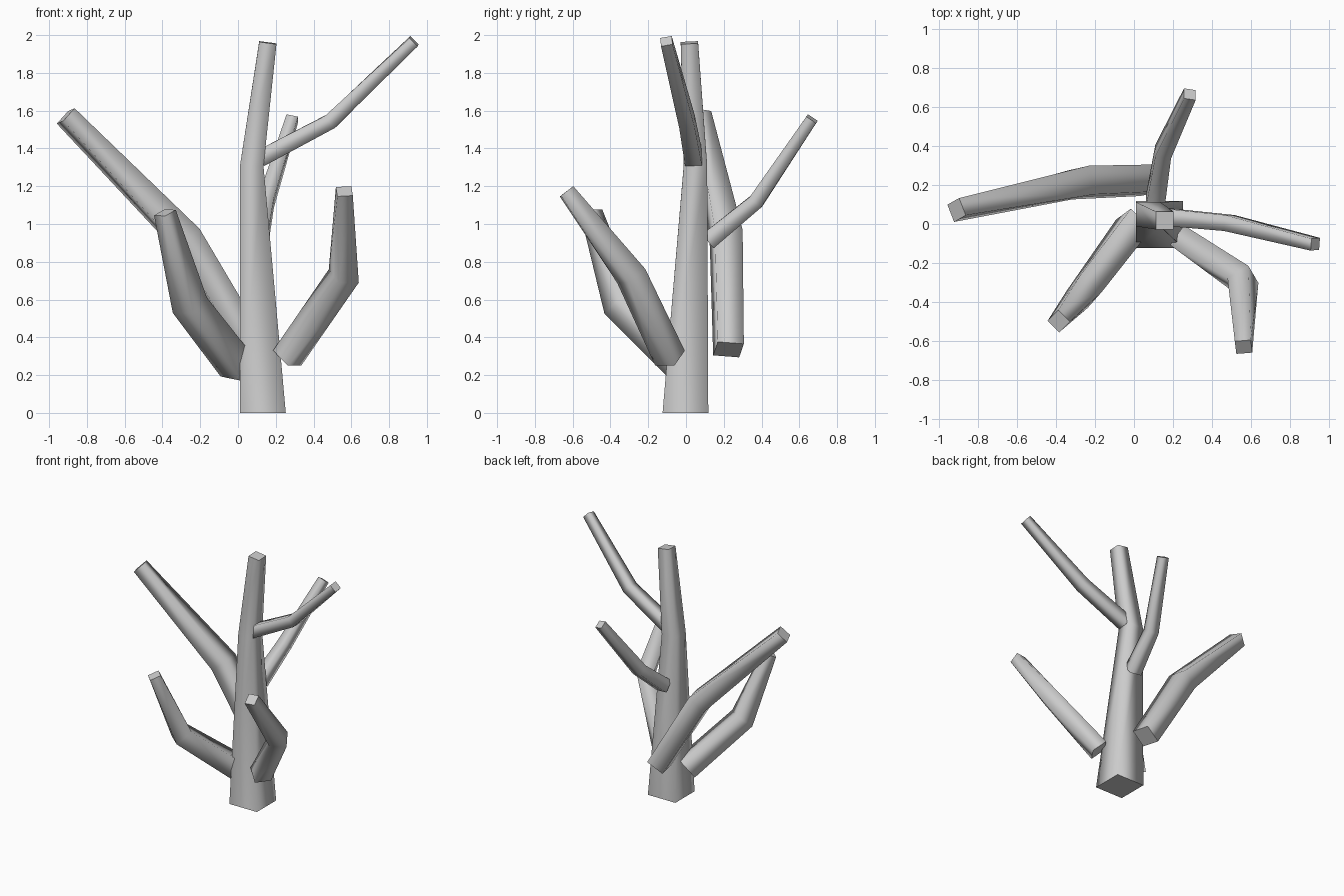
import bpy, bmesh
from mathutils import Vector

if "Cube" in bpy.data.objects:
    bpy.data.objects.remove(bpy.data.objects["Cube"])


def limb(name, rings, flat_base=False):
    """Loft a square section through rings of (centre, half width, side direction)."""
    pts = [Vector(r[0]) for r in rings]
    segs = [(b - a).normalized() for a, b in zip(pts, pts[1:])]
    bm = bmesh.new()
    loops = []
    for i, (p, (_, half, side)) in enumerate(zip(pts, rings)):
        d = (segs[max(i - 1, 0)] + segs[min(i, len(segs) - 1)]).normalized()
        if i == 0 and flat_base:
            d = Vector((0, 0, 1))
        u = Vector(side)
        u = (u - d * u.dot(d)).normalized()
        v = d.cross(u)
        loops.append([bm.verts.new(p + half * (a * u + b * v))
                      for a, b in ((-1, -1), (1, -1), (1, 1), (-1, 1))])
    # smooth sides
    for lo, hi in zip(loops, loops[1:]):
        for k in range(4):
            n = (k + 1) % 4
            bm.faces.new((lo[k], lo[n], hi[n], hi[k])).smooth = True
    # flat end caps
    bm.faces.new(loops[0][::-1])
    bm.faces.new(loops[-1])
    bmesh.ops.recalc_face_normals(bm, faces=bm.faces)
    mesh = bpy.data.meshes.new(name)
    bm.to_mesh(mesh)
    bm.free()
    obj = bpy.data.objects.new(name, mesh)
    bpy.context.collection.objects.link(obj)
    return obj


X = (1, 0, 0)

# trunk
limb("trunk", [((0.132, -0.003, 0), 0.121, X),
               ((0.073, 0.05, 1.31), 0.062, X),
               ((0.158, 0.018, 1.96), 0.046, X)], flat_base=True)

# large branch to the left
limb("left_branch", [((0.08, 0.225, 0.335), 0.07, (-0.02, 0.136, -0.014)),
                     ((-0.275, 0.213, 0.925), 0.075, (-0.02, 0.136, -0.014)),
                     ((-0.912, 0.072, 1.572), 0.048, (-0.03, 0.072, -0.01))])

# low branch at front left
limb("front_left_branch", [((0.0, 0.0, 0.24), 0.075, (0.81, -0.58, -0.25)),
                           ((-0.255, -0.345, 0.57), 0.07, (0.8, -0.6, -0.1)),
                           ((-0.387, -0.50, 1.06), 0.042, (0.7, -0.7, 0))])

# low branch at front right
limb("front_right_branch", [((0.26, -0.085, 0.29), 0.062, (0.58, 0.81, 0)),
                            ((0.56, -0.29, 0.725), 0.062, (0.85, 0.5, 0)),
                            ((0.563, -0.632, 1.173), 0.041, (1, 0.2, -0.1))])

# slim branch high on the right
limb("upper_right_branch", [((0.12, 0.04, 1.348), 0.045, (0, 1, 0)),
                            ((0.49, 0.005, 1.543), 0.041, (0, 1, 0)),
                            ((0.932, -0.104, 1.968), 0.031, (0, 1, 0.1))])

# slim branch at the back
limb("back_branch", [((0.11, 0.12, 0.912), 0.048, X),
                     ((0.15, 0.372, 1.12), 0.041, X),
                     ((0.287, 0.667, 1.557), 0.031, X)])
